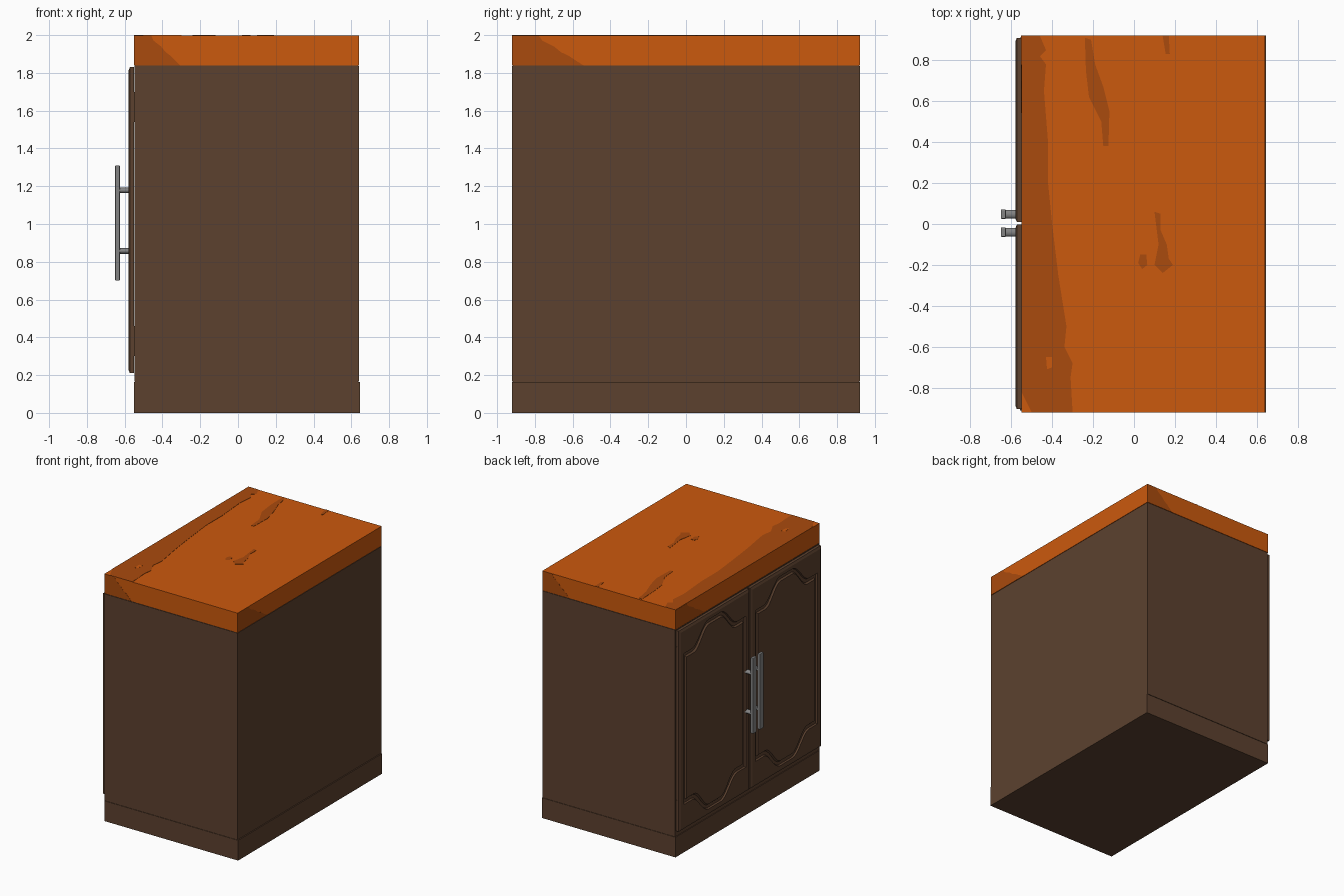
import bpy, bmesh, math
from mathutils import Vector

if "Cube" in bpy.data.objects:
    bpy.data.objects.remove(bpy.data.objects["Cube"])


def material(name, rgb):
    m = bpy.data.materials.new(name)
    m.diffuse_color = (*rgb, 1)
    m.use_nodes = True
    m.node_tree.nodes["Principled BSDF"].inputs["Base Color"].default_value = m.diffuse_color
    return m


BROWN = material("dark_brown_wood", (0.107, 0.053, 0.028))
ORANGE = material("orange_wood", (0.60, 0.100, 0.004))
GRAIN = material("dark_orange_grain", (0.40, 0.070, 0.004))
STEEL = material("grey_metal", (0.23, 0.23, 0.23))


def finish(bm, name, mat):
    bmesh.ops.recalc_face_normals(bm, faces=bm.faces)
    me = bpy.data.meshes.new(name)
    bm.to_mesh(me)
    bm.free()
    me.materials.append(mat)
    ob = bpy.data.objects.new(name, me)
    bpy.context.collection.objects.link(ob)
    return ob


def box(name, mat, x, y, z):
    bm = bmesh.new()
    bmesh.ops.create_cube(bm, size=1)
    for v in bm.verts:
        v.co = [a + (c + 0.5) * (b - a) for c, (a, b) in zip(v.co, (x, y, z))]
    return finish(bm, name, mat)


def plate(name, mat, points, offset):
    """Thin inlay: a polygon extruded by a small offset."""
    bm = bmesh.new()
    f = bm.faces.new([bm.verts.new(p) for p in points])
    ext = bmesh.ops.extrude_face_region(bm, geom=[f], use_keep_orig=True)
    for v in ext["geom"]:
        if isinstance(v, bmesh.types.BMVert):
            v.co += Vector(offset)
    return finish(bm, name, mat)


# Carcass, plinth and countertop
X0, X1, Y = -0.55, 0.64, 0.92
box("plinth", BROWN, (X0, 0.645), (-Y, Y), (0, 0.163))
box("cabinet_body", BROWN, (X0 + 0.002, X1), (-Y, Y), (0.166, 1.836))
box("shadow_gap_filler", BROWN, (X0 + 0.006, X1 - 0.004), (-Y + 0.004, Y - 0.004), (0.15, 1.85))
box("countertop", ORANGE, (X0, X1), (-Y, Y), (1.84, 1.998))

# Grain patches on the top surface
top_patches = {
    "top_grain_edge": [(-.55, -.82), (-.5, -.92), (-.3, -.92), (-.31, -.75), (-.3, -.68), (-.34, -.6),
                       (-.33, -.5), (-.37, -.25), (-.40, 0), (-.42, .2), (-.42, .4), (-.44, .65),
                       (-.43, .78), (-.46, .82), (-.43, .85), (-.46, .92), (-.55, .92)],
    "top_grain_long": [(-.24, .91), (-.21, .9), (-.19, .78), (-.15, .67), (-.12, .55), (-.125, .38),
                       (-.15, .38), (-.16, .5), (-.22, .62), (-.235, .75)],
    "top_grain_back": [(.14, .92), (.17, .92), (.175, .83), (.155, .83)],
    "top_grain_middle": [(.1, .06), (.13, .05), (.13, -.03), (.16, -.1), (.17, -.17), (.19, -.2),
                         (.14, -.24), (.1, -.2), (.12, -.1)],
    "top_grain_knot": [(.03, -.15), (.06, -.15), (.065, -.2), (.04, -.22), (.02, -.19)],
}
for name, pts in top_patches.items():
    plate(name, GRAIN, [(x, y, 1.998) for x, y in pts], (0, 0, 0.002))
plate("top_light_knot", ORANGE, [(-.43, -.65), (-.4, -.65), (-.4, -.7), (-.425, -.71)
                                 and (-.425, -.71)] and
      [(x, y, 1.999) for x, y in ((-.43, -.65), (-.4, -.65), (-.4, -.7), (-.425, -.71))], (0, 0, 0.002))

# The same grain wedge on each countertop side: corner, direction, outward normal
wedge = [(0, 1.998), (.076, 1.998), (.087, 1.97), (.12, 1.94), (.14, 1.91), (.163, 1.89), (.2, 1.845), (.205, 1.84),
         (0, 1.84)]
sides = {
    "front": ((X0, -Y), (X1 - X0, 0), (0, -1)),
    "right": ((X1, -Y), (0, 2 * Y), (1, 0)),
    "back": ((X1, Y), (X0 - X1, 0), (0, 1)),
    "left": ((X0, Y), (0, -2 * Y), (-1, 0)),
}
for name, (c, d, n) in sides.items():
    plate(name + "_grain", GRAIN, [(c[0] + d[0] * u, c[1] + d[1] * u, z) for u, z in wedge],
          (n[0] * 0.001, n[1] * 0.001, 0))

# Doors: concentric rings from back to front, then down and up through an arched groove
N = 48
ZC = 1.02


def rise(t):
    s = (min(t, 1 - t) - 0.13) / 0.27
    s = max(0.0, min(1.0, s))
    return 0.5 - 0.5 * math.cos(math.pi * s)


def door(name, y0, y1):
    # x, side margin, half height at sides, arch height
    rings = [(-0.550, 0.0, 0.81, 0), (-0.572, 0.0, 0.81, 0), (-0.580, 0.018, 0.792, 0),
             (-0.580, 0.055, 0.61, 0.155), (-0.568, 0.060, 0.604, 0.155),
             (-0.568, 0.080, 0.580, 0.155), (-0.580, 0.090, 0.570, 0.155)]
    bm = bmesh.new()
    loops = []
    for x, m, h, a in rings:
        arc = [(y0 + m + (y1 - y0 - 2 * m) * i / N, h + a * rise(i / N)) for i in range(N + 1)]
        pts = [(x, y, ZC + z) for y, z in arc] + [(x, y, ZC - z) for y, z in reversed(arc)]
        loops.append([bm.verts.new(p) for p in pts])
    for a, b in zip(loops, loops[1:]):
        for i in range(len(a)):
            j = (i + 1) % len(a)
            bm.faces.new((a[i], a[j], b[j], b[i]))
    bm.faces.new(loops[0])
    # centre panel as vertical strips
    p = loops[-1]
    for i in range(N):
        bm.faces.new((p[i], p[i + 1], p[-i - 2], p[-i - 1]))
    return finish(bm, name, BROWN)


def handle(side, y):
    bar = box(side + "_handle_bar", STEEL, (-0.65, -0.626), (y - 0.023, y + 0.023), (0.70, 1.31))
    mod = bar.modifiers.new("soft_edges", "BEVEL")
    mod.width, mod.segments = 0.004, 2
    for label, z in (("lower", 0.857), ("upper", 1.178)):
        bpy.ops.mesh.primitive_cylinder_add(vertices=20, radius=1, depth=0.066,
                                            location=(-0.603, y, z), rotation=(0, math.pi / 2, 0))
        post = bpy.context.object
        post.name = f"{side}_handle_{label}_post"
        post.scale = (0.015, 0.021, 1)
        post.data.materials.append(STEEL)
        bpy.ops.object.shade_smooth_by_angle()


door("back_door", 0.010, 0.910)
door("front_door", -0.905, -0.003)
handle("back", 0.048)
handle("front", -0.040)

# Hinge leaves between doors and body
for side, y in (("back", 0.9), ("front", -0.9)):
    for label, z in (("lower", 0.38), ("upper", 1.62)):
        box(f"{side}_{label}_hinge", BROWN, (-0.556, -0.54), (y - 0.012, y + 0.012), (z - 0.08, z + 0.08))
